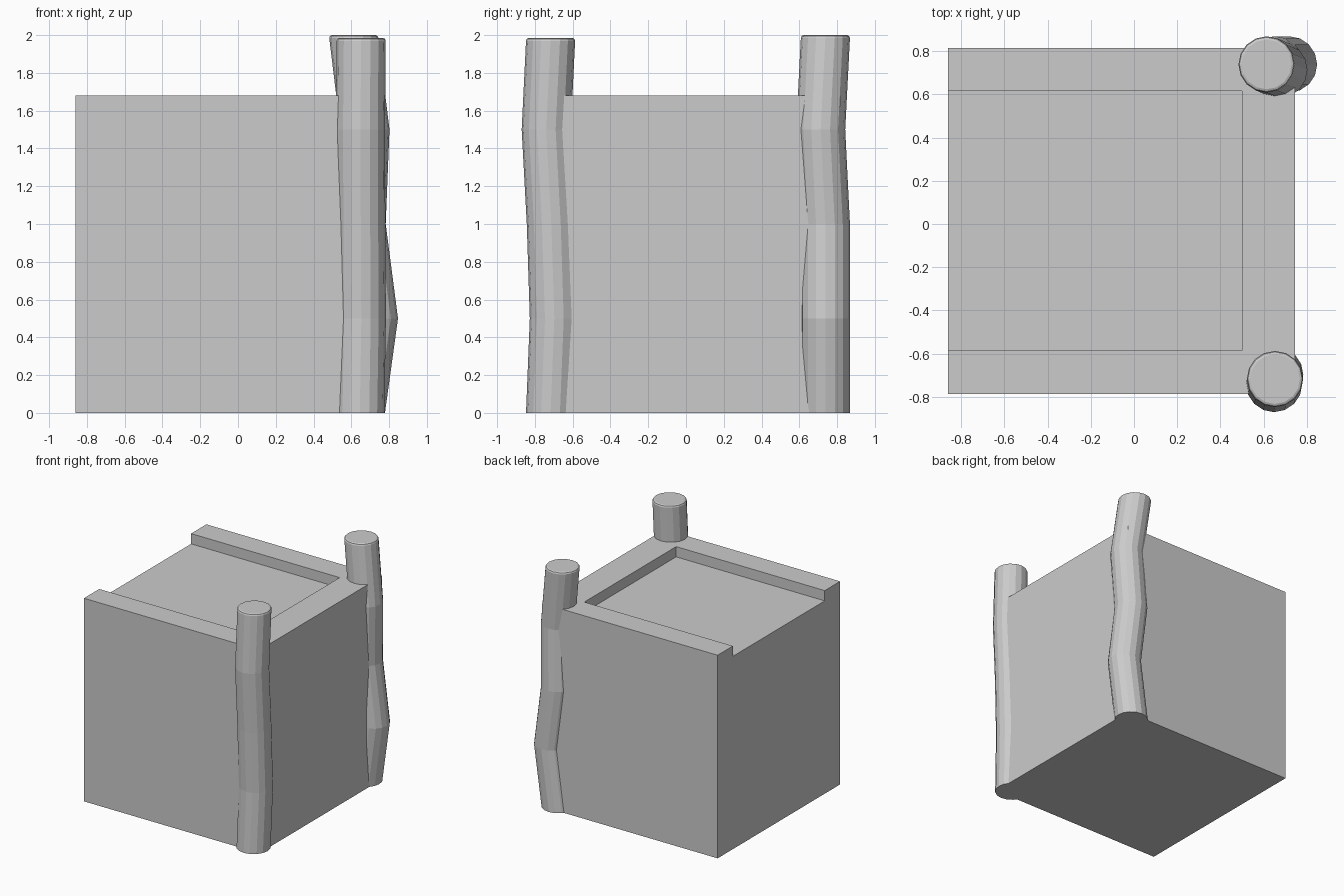
import bpy, bmesh
from math import cos, sin, tau

if "Cube" in bpy.data.objects:
    bpy.data.objects.remove(bpy.data.objects["Cube"])


def finish(bm, name):
    bmesh.ops.recalc_face_normals(bm, faces=bm.faces)
    mesh = bpy.data.meshes.new(name)
    bm.to_mesh(mesh)
    bm.free()
    obj = bpy.data.objects.new(name, mesh)
    bpy.context.collection.objects.link(obj)
    return obj


# Solid block with a shallow recess in the top, open at the -x side
def make_block(name, x0, xr, x1, y0, yr0, yr1, y1, top, depth):
    bm = bmesh.new()
    low = top - depth

    def prism(profile, xa, xb):
        a = [bm.verts.new((xa, y, z)) for y, z in profile]
        b = [bm.verts.new((xb, y, z)) for y, z in profile]
        for i in range(len(a)):
            j = (i + 1) % len(a)
            bm.faces.new((a[i], a[j], b[j], b[i]))
        return a, b

    notched = [(y0, 0), (y1, 0), (y1, top), (yr1, top),
               (yr1, low), (yr0, low), (yr0, top), (y0, top)]
    a, b = prism(notched, x0, xr)
    bm.faces.new(a)
    # Solid end beyond the recess, sharing the notched section's plane
    c, d = prism([(y0, 0), (y1, 0), (y1, top), (y0, top)], xr, x1)
    bm.faces.new(d)
    bm.faces.new((b[3], b[4], b[5], b[6]))
    bmesh.ops.remove_doubles(bm, verts=bm.verts, dist=1e-5)
    # Join the rim of the solid end to the recess corners
    for f in [f for f in bm.faces if len(f.verts) == 4
              and abs(f.normal.z) >= 0
              and all(abs(v.co.z - top) < 1e-5 for v in f.verts)
              and min(v.co.x for v in f.verts) > xr - 1e-5]:
        vs = {round(v.co.y, 4): v for v in f.verts if v.co.x < xr + 1e-5}
        far = {round(v.co.y, 4): v for v in f.verts if v.co.x > xr + 1e-5}
        ya, yb = sorted(vs)
        ring = [vs[ya], b[6], b[3], vs[yb], far[yb], far[ya]]
        inner = [v if v.is_valid else None for v in ring]
        if None not in inner:
            bm.faces.remove(f)
            bm.faces.new(inner)
    return finish(bm, name)


# Crooked log post: horizontal rings along a bent path, softened top rim
def make_post(name, path, radius=0.13, sides=16, rim=0.015):
    bm = bmesh.new()
    x, y, z = path[-1]
    rings = [(px, py, pz, radius) for px, py, pz in path[:-1]]
    rings += [(x, y, z - rim, radius),
              (x, y, z - rim * 0.3, radius - rim * 0.3),
              (x, y, z, radius - rim)]
    loops = [[bm.verts.new((cx + r * cos(tau * i / sides),
                            cy + r * sin(tau * i / sides), cz))
              for i in range(sides)] for cx, cy, cz, r in rings]
    for lo, hi in zip(loops, loops[1:]):
        for i in range(sides):
            j = (i + 1) % sides
            bm.faces.new((lo[i], lo[j], hi[j], hi[i]))
    bm.faces.new(loops[0])
    bm.faces.new(loops[-1])
    return finish(bm, name)


make_block("block", -0.86, 0.50, 0.745, -0.785, -0.585, 0.615, 0.815, 1.68, 0.085)

make_post("front_post", [(0.645, -0.717, 0), (0.653, -0.697, 0.5),
                         (0.65, -0.713, 1.0), (0.648, -0.74, 1.5),
                         (0.652, -0.717, 1.985)])
make_post("back_post", [(0.648, 0.738, 0), (0.717, 0.738, 0.5),
                        (0.652, 0.738, 1.0), (0.672, 0.713, 1.5),
                        (0.613, 0.738, 2.0)])
